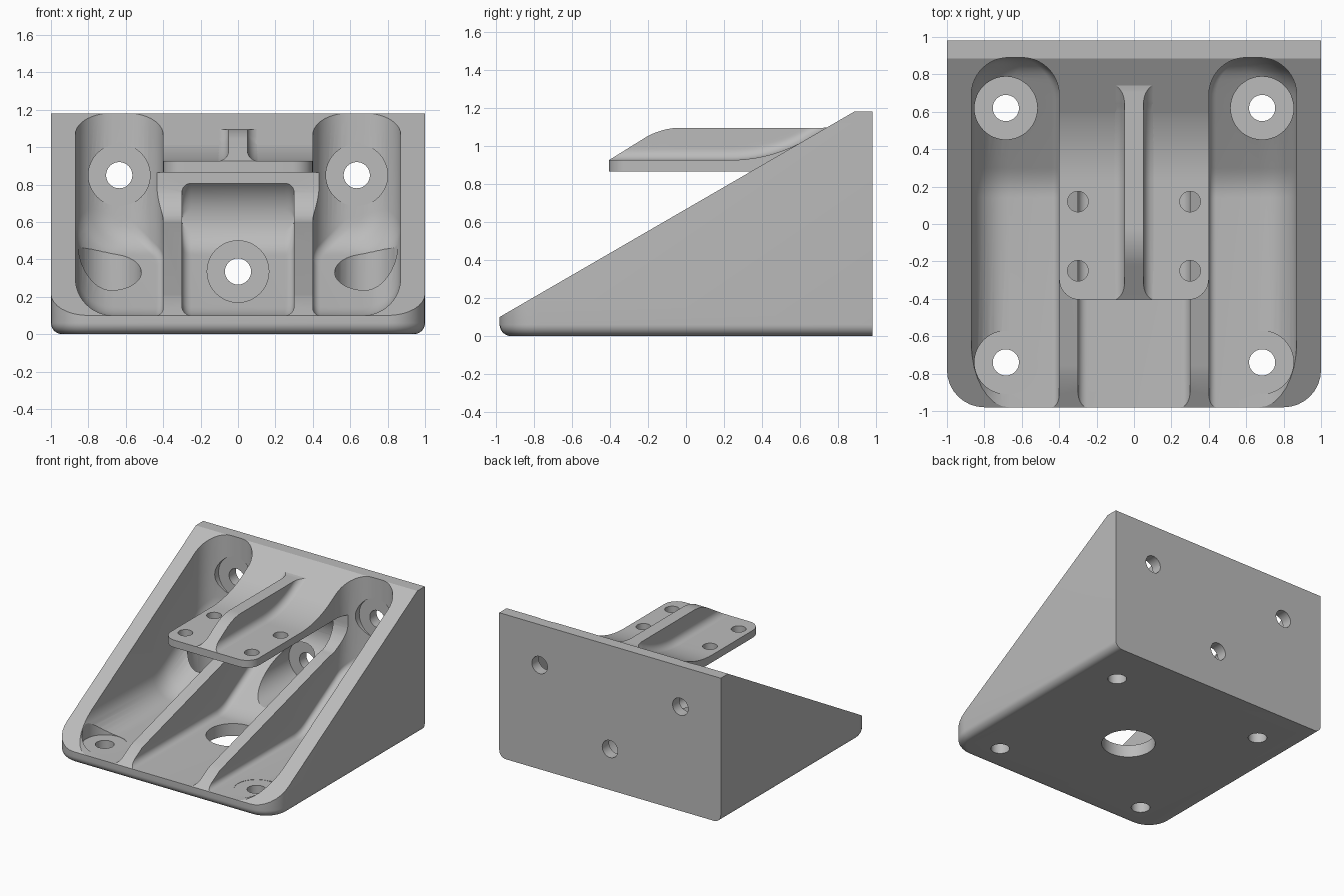
import bpy, bmesh, math

if "Cube" in bpy.data.objects:
    bpy.data.objects.remove(bpy.data.objects["Cube"], do_unlink=True)

grey = bpy.data.materials.new("light_grey")
grey.use_nodes = True
grey.diffuse_color = (0.5, 0.5, 0.5, 1)
grey.node_tree.nodes["Principled BSDF"].inputs["Base Color"].default_value = (0.5, 0.5, 0.5, 1)

BACK = 0.89          # inner face of the back wall
FLOOR = 0.1          # thickness of the base
SLOPE = 1.08 / 1.865  # main incline


def incline(y):
    return FLOOR + (y + 0.98) * SLOPE


def loft(name, rings, bevel=None):
    """Skin a list of equal-length closed rings and cap both ends."""
    bm = bmesh.new()
    rows = [[bm.verts.new(p) for p in ring] for ring in rings]
    n = len(rows[0])
    for a, b in zip(rows, rows[1:]):
        for i in range(n):
            j = (i + 1) % n
            bm.faces.new((a[i], a[j], b[j], b[i]))
    bm.faces.new(rows[0])
    bm.faces.new(rows[-1][::-1])
    if bevel:
        rule, size = bevel
        edges = [e for e in bm.edges if all(rule(v.co) for v in e.verts)
                 and abs(e.verts[0].co.x - e.verts[1].co.x) < 1e-4]
        bmesh.ops.bevel(bm, geom=edges, offset=size, segments=8, profile=0.5, affect='EDGES')
    bmesh.ops.recalc_face_normals(bm, faces=bm.faces)
    mesh = bpy.data.meshes.new(name)
    bm.to_mesh(mesh)
    bm.free()
    mesh.materials.append(grey)
    obj = bpy.data.objects.new(name, mesh)
    bpy.context.collection.objects.link(obj)
    return obj


def rounded(a0, a1, b0, b1, radii, n=8):
    """Rounded rectangle; radii run counter-clockwise from the low corner."""
    pts = []
    corners = [(a0, b0, 1, 1), (a1, b0, -1, 1), (a1, b1, -1, -1), (a0, b1, 1, -1)]
    for k, ((a, b, sa, sb), r) in enumerate(zip(corners, radii)):
        if r <= 0:
            pts.append((a, b))
            continue
        for i in range(n + 1):
            t = math.pi + k * math.pi / 2 + i / n * math.pi / 2
            pts.append((a + sa * r + r * math.cos(t), b + sb * r + r * math.sin(t)))
    return pts


def extrude_x(name, profile, half, bevel=None):
    return loft(name, [[(x, y, z) for y, z in profile] for x in (-half, half)], bevel)


def cylinder(x, other, r, start, end, axis):
    ring = [(r * math.cos(t * math.pi / 24), r * math.sin(t * math.pi / 24)) for t in range(48)]
    if axis == 'Z':
        return loft("cutter", [[(x + a, other + b, h) for a, b in ring] for h in (start, end)])
    return loft("cutter", [[(x + a, h, other + b) for a, b in ring] for h in (start, end)])


def cut(obj, cutters):
    bpy.context.view_layer.objects.active = obj
    for c in cutters:
        c.hide_render = True
        mod = obj.modifiers.new("cut", 'BOOLEAN')
        mod.operation, mod.solver, mod.object = 'DIFFERENCE', 'EXACT', c
        bpy.ops.object.modifier_apply(modifier=mod.name)
        bpy.data.objects.remove(c, do_unlink=True)


def smooth(obj):
    bpy.ops.object.select_all(action='DESELECT')
    obj.select_set(True)
    bpy.context.view_layer.objects.active = obj
    bpy.ops.object.shade_smooth_by_angle(angle=math.radians(28))


def pocket_floor(y):
    """Flat floor, ramp, then a fillet up the back wall."""
    r, rise = 0.2, math.tan(math.radians(30))
    if y > BACK - r / 2:
        zc = FLOOR + (BACK - r / 2 - 0.22) * rise + r * math.cos(math.radians(30))
        return zc - math.sqrt(max(0, r * r - (y - BACK + r) ** 2))
    if abs(y - 0.22) < 0.08:
        return FLOOR + rise * (y - 0.14) ** 2 / 0.32
    return FLOOR + max(0, y - 0.22) * rise


stations = [-1.1] + [0.14 + 0.02 * i for i in range(9)]
stations += [BACK - 0.25 + 0.25 * math.sin(i * math.pi / 28) for i in range(15)]


def side_pocket(s):
    rings = []
    for y in stations:
        d = max(0, y - BACK + 0.2)
        inset = 0.2 - math.sqrt(max(0, 0.04 - d * d))
        x0, x1 = 0.40 + inset, 0.87 - inset
        w = x1 - x0
        sec = rounded(x0, x1, pocket_floor(y), 1.5, (min(0.04, 0.3 * w), min(0.2, 0.6 * w), 0, 0))
        rings.append([(s * x, y, z) for x, z in sec])
    return loft("cutter", rings)


def centre_pocket():
    rings = []
    for y in stations:
        d = max(0, y - BACK + 0.25)
        top = 0.615 + math.sqrt(max(0, 0.0625 - d * d))
        r = min(0.05, 0.4 * (top - pocket_floor(y)))
        rings.append([(x, y, z) for x, z in rounded(-0.3, 0.3, pocket_floor(y), top, (r,) * 4)])
    return loft("cutter", rings)


# Wedge body with rounded front corners and rounded bottom edge
rings = []
for i in range(9):
    a = i / 8 * math.pi / 2
    inset = 0.06 * (1 - math.sin(a))
    plan = rounded(-1 + inset, 1 - inset, -0.98 + inset, 0.98, (0.2 - inset, 0.2 - inset, 0, 0))
    rings.append([(x, y, 0.06 * (1 - math.cos(a))) for x, y in plan])
rings.append([(x, y, 1.18) for x, y, z in rings[-1]])
body = loft("wedge_body", rings)

slope_cut = extrude_x("cutter", [(-1.3, incline(-1.3)), (1.1, incline(1.1)), (-1.3, 2)], 1.2)

# Clearance under the plate, leaving two low ribs
rib_line = [(-0.9, 0.16), (-0.82, 0.195), (-0.76, 0.213), (0.6, 0.59)]
rib_line += [(0.6 + 0.2 * math.sin(t), 0.79 - 0.2 * math.cos(t))
             for t in (math.radians(d) for d in range(18, 91, 9))]
rib_cut = extrude_x("cutter", rib_line + [(0.8, 0.865), (-0.9, 0.865)], 0.48)

cutters = [slope_cut, side_pocket(1), side_pocket(-1), centre_pocket(), rib_cut]

# Mounting holes with spotfaces in base and back wall
for s in (-1, 1):
    for y, top in ((-0.74, 0.4), (0.62, 0.9)):
        cutters.append(cylinder(s * 0.685, y, 0.168, FLOOR - 0.002, top, 'Z'))
        cutters.append(cylinder(s * 0.685, y, 0.07, -0.1, 0.3, 'Z'))
    cutters.append(cylinder(s * 0.635, 0.85, 0.165, 0.5, BACK + 0.002, 'Y'))
    cutters.append(cylinder(s * 0.635, 0.85, 0.07, 0.7, 1.1, 'Y'))
cutters.append(cylinder(0, 0.335, 0.165, 0.2, BACK + 0.002, 'Y'))
cutters.append(cylinder(0, 0.335, 0.07, 0.7, 1.1, 'Y'))
cutters.append(cylinder(0, -0.065, 0.2, -0.1, 0.3, 'Z'))
cut(body, cutters)
smooth(body)

# Top plate, blended into the incline
PLATE = 0.925
BLEND0, BLEND1 = 0.23, 0.635
BLEND_R = (BLEND1 - BLEND0) / math.sin(math.radians(30))


def plate_top(y):
    if y < BLEND0:
        return PLATE
    if y > BLEND1:
        return incline(y)
    return PLATE + BLEND_R - math.sqrt(BLEND_R ** 2 - (y - BLEND0) ** 2)


blend = [BLEND0 + (BLEND1 - BLEND0) * i / 10 for i in range(11)]
profile = [(-0.405, 0.865), (-0.405, PLATE)] + [(y, plate_top(y)) for y in blend]
profile += [(0.64, 0.95), (0.5, 0.865)]
plate = extrude_x("top_plate", profile, 0.4, (lambda c: c.y < -0.4, 0.11))
cut(plate, [cylinder(s * 0.3, y, 0.055, 0.8, 1.0, 'Z') for s in (-1, 1) for y in (0.12, -0.25)])
smooth(plate)


# Centre gusset with flared foot
def gusset_top(y):
    if y < -0.2:
        return PLATE + (y + 0.405) * 0.62
    if y < -0.03:
        return 1.095 - 0.043 * ((-0.03 - y) / 0.17) ** 2
    return 1.095


rings = []
for i in range(61):
    y = -0.404 + 1.145 * i / 60
    base = plate_top(y) - 0.001
    height = max(0.002, gusset_top(y) - base)
    side = []
    for k in range(13):
        h = height * (k / 12) ** 1.5
        d = max(0, 0.06 - h)
        side.append((0.05 + 0.06 - math.sqrt(0.0036 - d * d), base + h))
    rings.append([(x, y, z) for x, z in side] + [(-x, y, z) for x, z in reversed(side)])
gusset = loft("centre_gusset", rings)
smooth(gusset)
